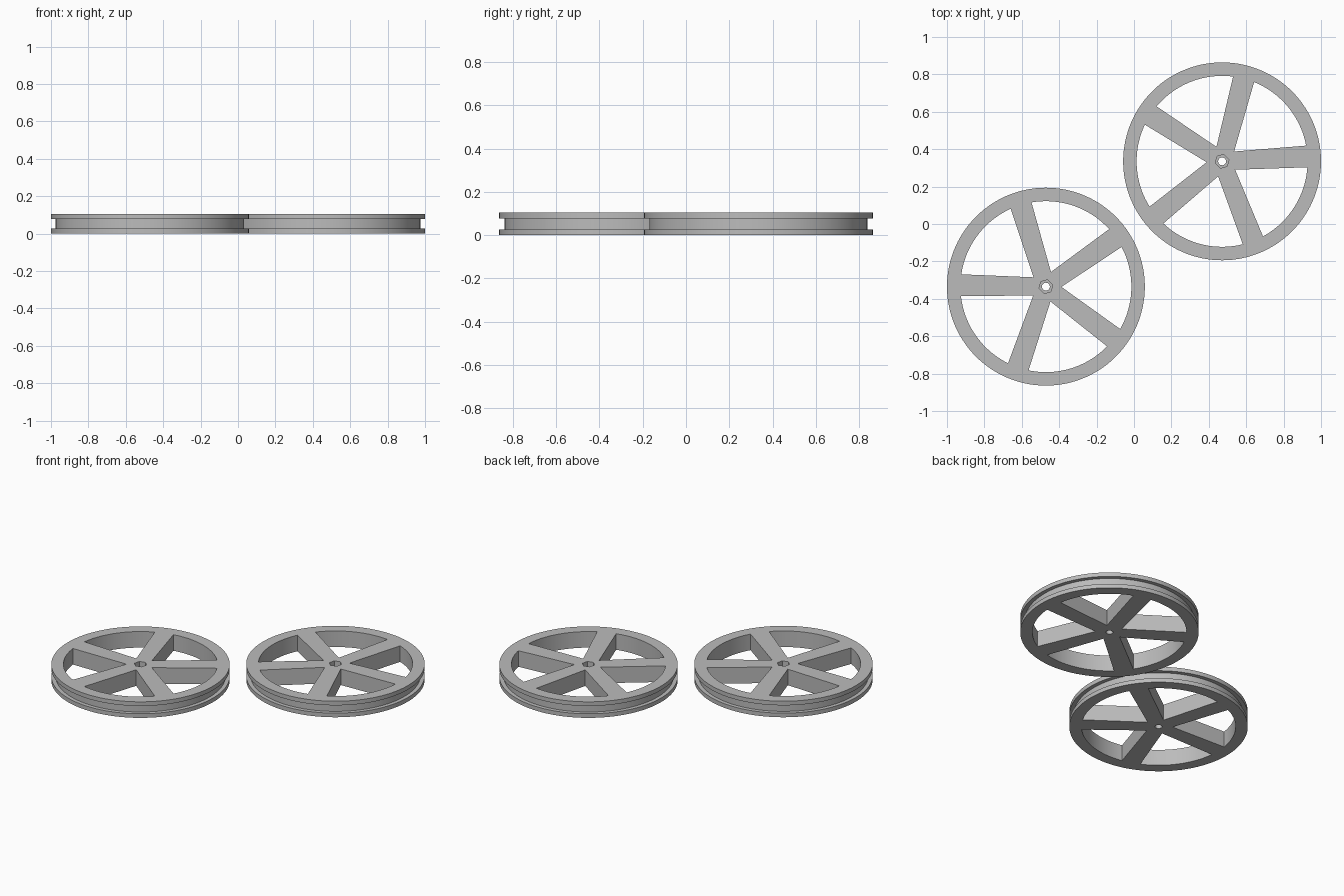
import bpy, bmesh, math

if "Cube" in bpy.data.objects:
    bpy.data.objects.remove(bpy.data.objects["Cube"])

R, GROOVE_R, INNER_R, VERTEX_R = 0.529, 0.504, 0.457, 0.083
H, LIP = 0.105, 0.027
SEG = 120

grey = bpy.data.materials.new("light grey")
grey.diffuse_color = (0.5, 0.5, 0.5, 1)
grey.use_nodes = True
grey.node_tree.nodes["Principled BSDF"].inputs["Base Color"].default_value = grey.diffuse_color


def polar(r, deg):
    return (r * math.cos(math.radians(deg)), r * math.sin(math.radians(deg)))


def circle(r, n, start=0):
    return [polar(r, start + 360 * i / n) for i in range(n)]


def stack(name, layers):
    """Solid made from equal-count outlines stacked as (outline, z)."""
    bm = bmesh.new()
    rings = [[bm.verts.new((x, y, z)) for x, y in pts] for pts, z in layers]
    n = len(rings[0])
    for a, b in zip(rings, rings[1:]):
        for i in range(n):
            j = (i + 1) % n
            bm.faces.new((a[i], a[j], b[j], b[i]))
    bm.faces.new(rings[0][::-1])
    bm.faces.new(rings[-1])
    bmesh.ops.recalc_face_normals(bm, faces=bm.faces)
    me = bpy.data.meshes.new(name)
    bm.to_mesh(me)
    bm.free()
    ob = bpy.data.objects.new(name, me)
    bpy.context.collection.objects.link(ob)
    return ob


def prism(name, pts, z0, z1):
    return stack(name, [(pts, z0), (pts, z1)])


def wheel(name, x, y, turn):
    # disc with a square groove around the edge
    outer, inner = circle(R, SEG), circle(GROOVE_R, SEG)
    disc = stack(name, [(outer, 0), (outer, LIP), (inner, LIP),
                        (inner, H - LIP), (outer, H - LIP), (outer, H)])
    disc.data.materials.append(grey)

    # five wedge openings that leave the spokes
    cutters = []
    for k in range(5):
        mid = turn + 72 * k
        arc = [polar(INNER_R, mid - 28.7 + 57.4 * i / 20) for i in range(21)]
        cutters.append(prism("opening_cutter", [polar(VERTEX_R, mid)] + arc,
                             -0.1, H + 0.1))
    # axle hole and hexagonal recess in the hub
    cutters.append(prism("axle_cutter", circle(0.021, 32), -0.1, H + 0.1))
    cutters.append(prism("hex_cutter", circle(0.038, 6, 15), H - 0.045, H + 0.1))

    bpy.ops.object.select_all(action='DESELECT')
    disc.select_set(True)
    bpy.context.view_layer.objects.active = disc
    for c in cutters:
        mod = disc.modifiers.new("cut", 'BOOLEAN')
        mod.operation = 'DIFFERENCE'
        mod.solver = 'EXACT'
        mod.object = c
        bpy.ops.object.modifier_apply(modifier=mod.name)
        bpy.data.objects.remove(c)
    bpy.ops.object.shade_smooth_by_angle(angle=math.radians(30))
    disc.location = (x, y, 0)


wheel("left_wheel", -0.471, -0.335, -1)
wheel("right_wheel", 0.471, 0.335, 39.3)
